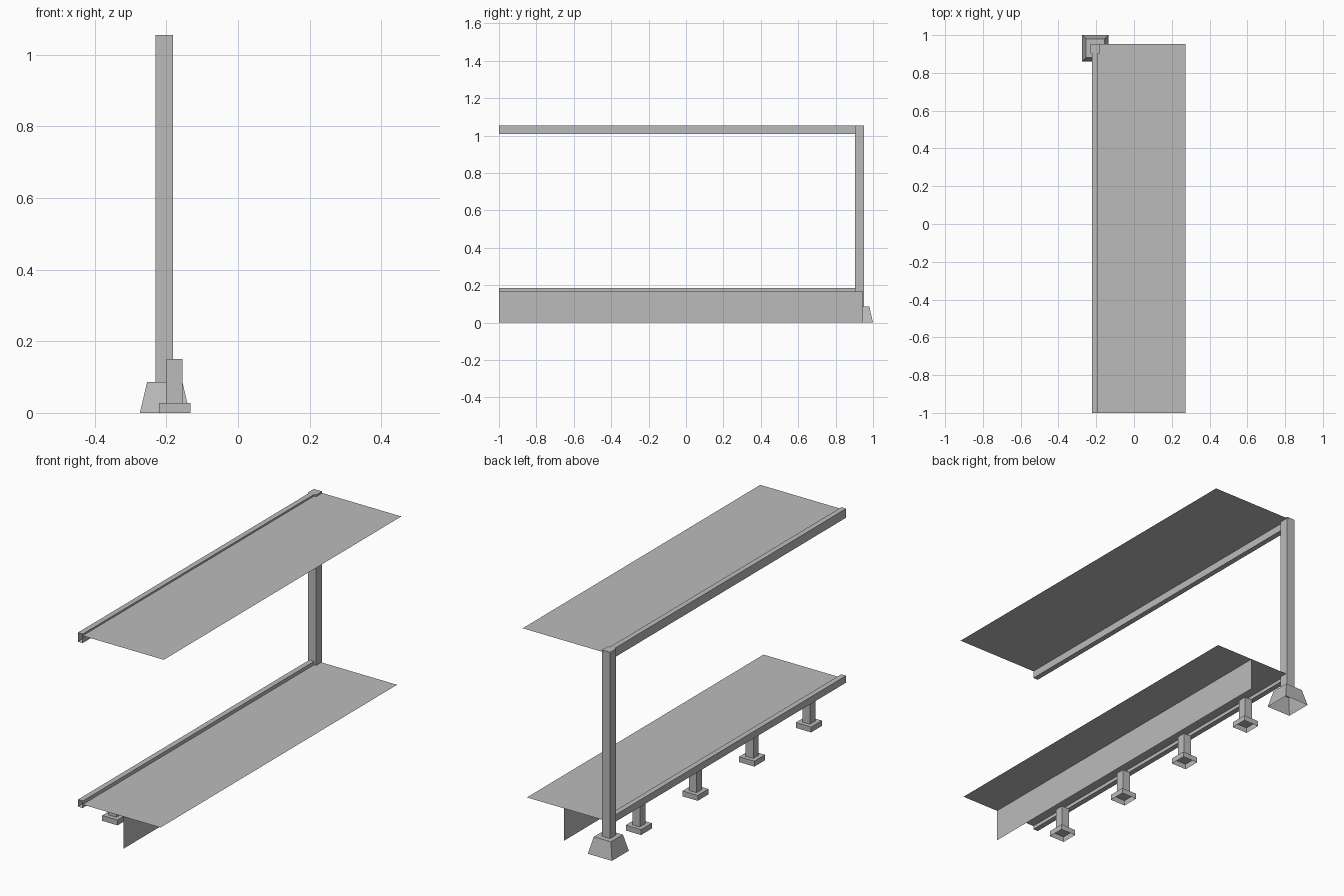
import bpy
import bmesh

cube = bpy.data.objects.get("Cube")
if cube:
    bpy.data.objects.remove(cube, do_unlink=True)

grey = bpy.data.materials.new("plain grey")
grey.use_nodes = True
grey.diffuse_color = (0.5, 0.5, 0.5, 1)
grey.node_tree.nodes["Principled BSDF"].inputs["Base Color"].default_value = (0.5, 0.5, 0.5, 1)


def finish(bm, name):
    mesh = bpy.data.meshes.new(name)
    bm.to_mesh(mesh)
    bm.free()
    mesh.materials.append(grey)
    obj = bpy.data.objects.new(name, mesh)
    bpy.context.collection.objects.link(obj)
    return obj


def box(name, x, y, z, taper=1.0, open_axis=None, open_sides=()):
    """Box between (low, high) pairs, narrowed at the top, with chosen ends left open."""
    bm = bmesh.new()
    bmesh.ops.create_cube(bm, size=1)
    bm.normal_update()
    gone = [f for f in bm.faces if open_axis is not None
            and any(f.normal[open_axis] * s > 0.9 for s in open_sides)]
    bmesh.ops.delete(bm, geom=gone, context="FACES_ONLY")
    for v in bm.verts:
        k = taper if v.co.z > 0 else 1.0
        v.co.x = sum(x) / 2 + v.co.x * k * (x[1] - x[0])
        v.co.y = sum(y) / 2 + v.co.y * k * (y[1] - y[0])
        v.co.z = sum(z) / 2 + v.co.z * (z[1] - z[0])
    return finish(bm, name)


def sheet(name, corners):
    bm = bmesh.new()
    bm.faces.new([bm.verts.new(c) for c in corners])
    return finish(bm, name)


def deck(name, x0, x1, y1, z):
    return sheet(name, [(x0, -1, z), (x1, -1, z), (x1, y1, z), (x0, y1, z)])


# Corner post on a tapered footing that is open underneath
box("corner_post", (-0.23, -0.182), (0.903, 0.952), (0.08, 1.055))
box("post_footing", (-0.274, -0.135), (0.861, 1.0), (0, 0.086), 0.71, 2, (-1,))

# Hollow edge beams with open ends
beam_x = (-0.222, -0.194)
box("upper_beam", beam_x, (-1, 0.903), (1.008, 1.055), 1, 1, (-1, 1))
box("lower_beam", beam_x, (-1, 0.903), (0.15, 0.186), 1, 1, (-1, 1))

# Thin decks and the wall under the lower one
deck("upper_deck", beam_x[1], 0.273, 0.953, 1.046)
deck("lower_deck", beam_x[1], 0.254, 0.945, 0.168)
sheet("support_wall", [(0.04, -1, 0), (0.04, 0.945, 0),
                       (0.04, 0.945, 0.167), (0.04, -1, 0.167)])

# Row of short piers, each on a pad that is open underneath
for i in range(4):
    cx, cy = -0.177, -0.757 + 0.466 * i
    box(f"pier_{i + 1}", (cx - 0.022, cx + 0.022), (cy - 0.022, cy + 0.022), (0.028, 0.15))
    box(f"pier_pad_{i + 1}", (cx - 0.044, cx + 0.044), (cy - 0.044, cy + 0.044),
        (0, 0.028), 1, 2, (-1,))
